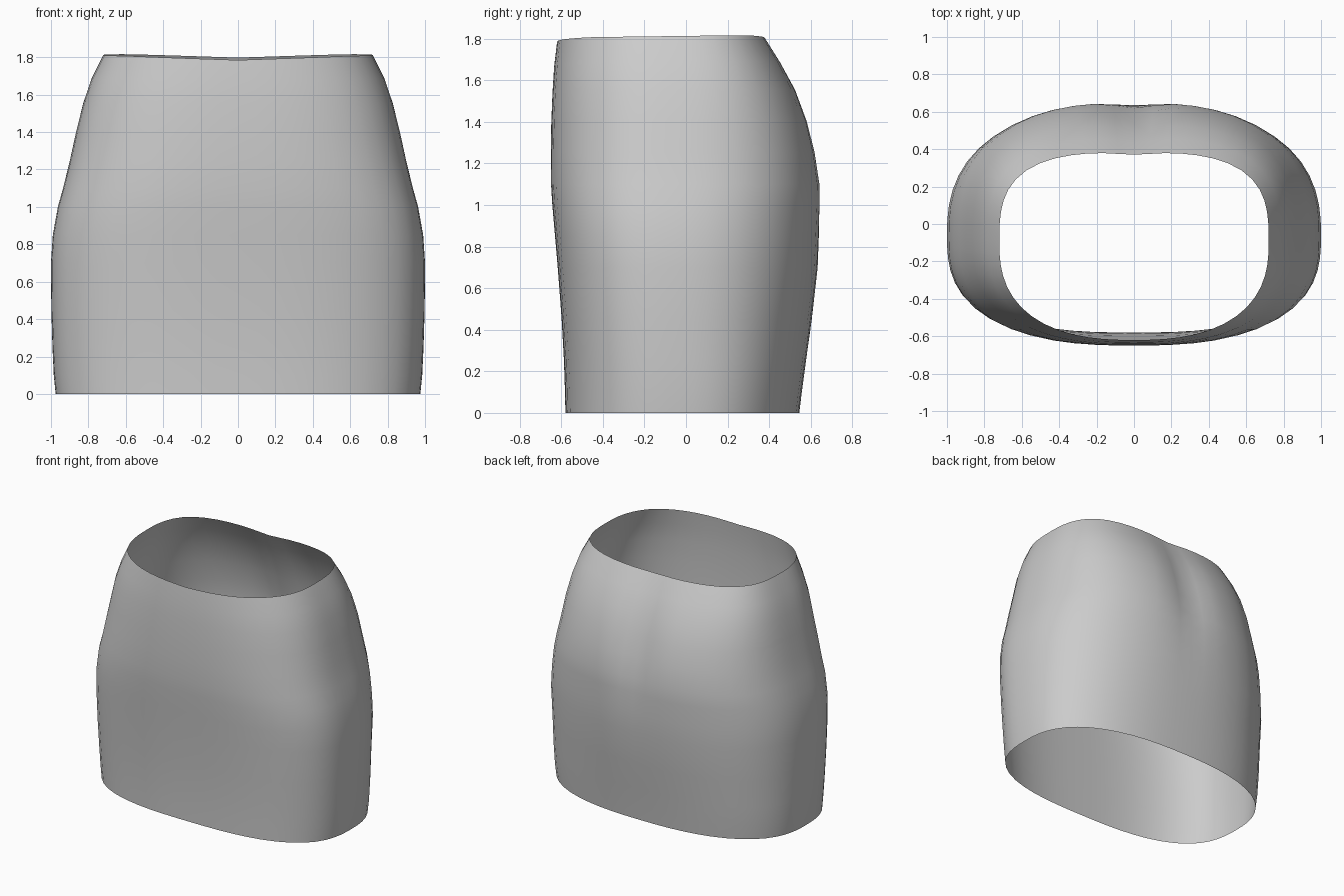
import bpy, bmesh
from math import sin, cos, pi, exp

SEG = 56
# z, half width, widest y, front y, back y, front squareness, back squareness, back crease depth
RINGS = [
    (0.00, 0.975, -0.03, -0.58, 0.545, 2.8, 2.5, 0.0),
    (0.10, 0.985, -0.03, -0.582, 0.557, 2.8, 2.5, 0.0),
    (0.25, 0.992, -0.04, -0.587, 0.577, 2.8, 2.5, 0.0),
    (0.45, 0.998, -0.05, -0.598, 0.605, 2.8, 2.45, 0.0),
    (0.70, 1.000, -0.055, -0.617, 0.637, 2.8, 2.45, 0.005),
    (0.85, 0.990, -0.06, -0.630, 0.645, 2.8, 2.45, 0.01),
    (1.00, 0.963, -0.06, -0.643, 0.650, 2.8, 2.5, 0.02),
    (1.10, 0.935, -0.06, -0.649, 0.650, 2.75, 2.55, 0.03),
    (1.25, 0.898, -0.07, -0.650, 0.628, 2.7, 2.6, 0.042),
    (1.40, 0.865, -0.075, -0.648, 0.590, 2.6, 2.7, 0.045),
    (1.55, 0.827, -0.08, -0.642, 0.533, 2.6, 2.8, 0.038),
    (1.68, 0.782, -0.09, -0.634, 0.460, 2.5, 2.95, 0.025),
    (1.80, 0.720, -0.10, -0.620, 0.383, 2.5, 3.1, 0.012),
]


def ring_point(ring, i):
    z, w, yc, yf, yb, nf, nb, crease = ring
    c, s = cos(2 * pi * i / SEG), sin(2 * pi * i / SEG)
    n, depth = (nb, yb - yc) if s > 0 else (nf, yc - yf)
    r = (abs(c) ** n + abs(s) ** n) ** (-1 / n)
    x, y = w * r * c, yc + depth * r * s
    # waistline is lowest at the front and dips at the centre back
    rim = 1.785 + 0.02 * min(1, abs(x) / 0.6) + 0.013 * (y + 0.62)
    if s > 0:
        y -= crease * exp(-(x / 0.13) ** 2)
    blend = (z / 1.8) ** 4
    return x, y, z * (1 - blend + blend * rim / 1.8)


# open skirt shell lofted through the rings
bm = bmesh.new()
loops = [[bm.verts.new(ring_point(r, i)) for i in range(SEG)] for r in RINGS]
for a, b in zip(loops, loops[1:]):
    for i in range(SEG):
        j = (i + 1) % SEG
        bm.faces.new((a[i], a[j], b[j], b[i]))
for f in bm.faces:
    f.smooth = True
mesh = bpy.data.meshes.new("skirt")
bm.to_mesh(mesh)
bm.free()
skirt = bpy.data.objects.new("skirt", mesh)
bpy.context.collection.objects.link(skirt)
